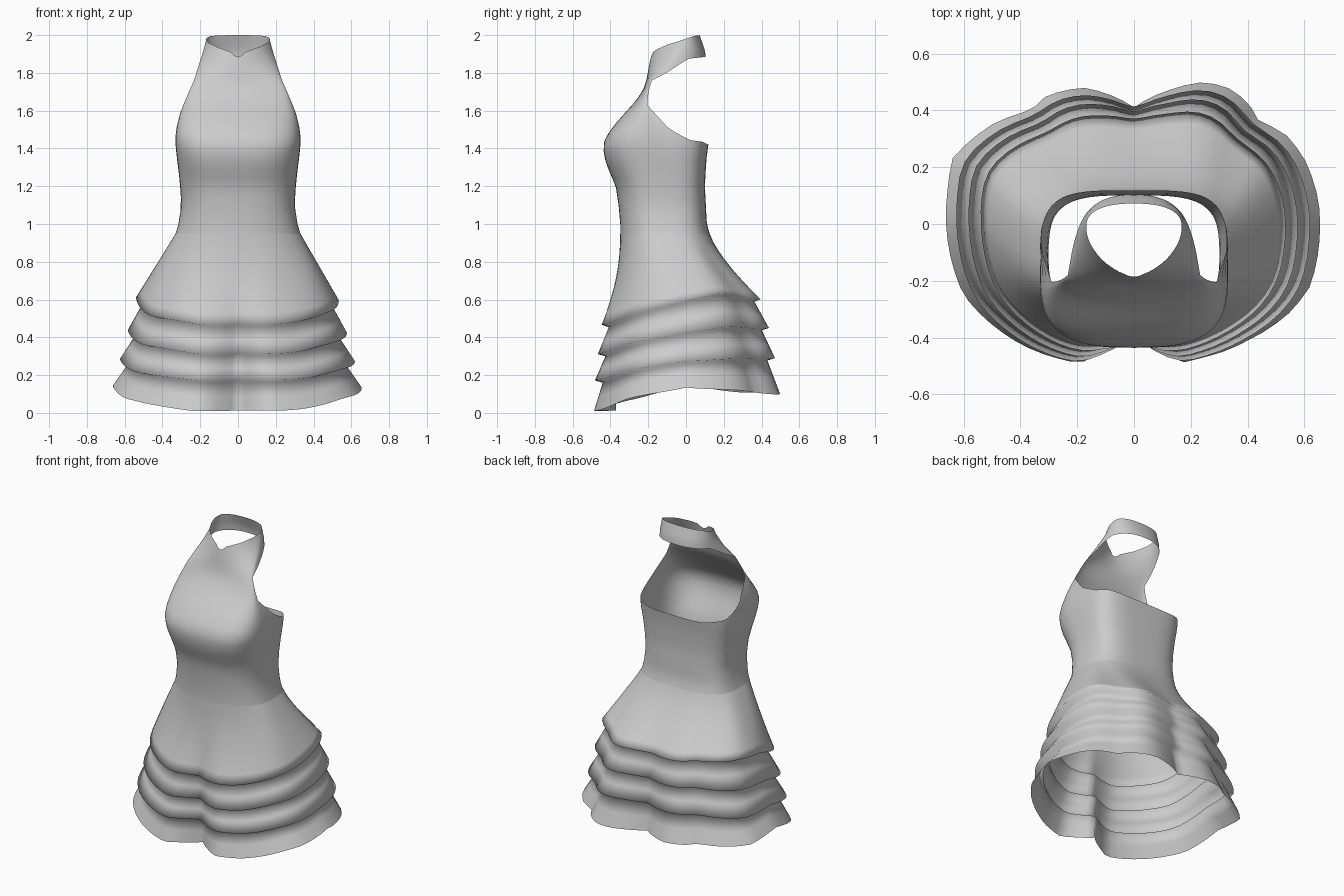
import bpy, bmesh, math

if "Cube" in bpy.data.objects:
    bpy.data.objects.remove(bpy.data.objects["Cube"])

N = 72  # columns around the body; column 0 is the front centre


def lerp_table(table, v):
    """Linear lookup in rows of (key, value, value...), clamped at both ends."""
    if v <= table[0][0]:
        return table[0][1:]
    for lo, hi in zip(table, table[1:]):
        if v <= hi[0]:
            t = (v - lo[0]) / (hi[0] - lo[0])
            return [a + (b - a) * t for a, b in zip(lo[1:], hi[1:])]
    return table[-1][1:]


# Body cross-sections: height, half width, front y, centre y, back y, squareness
SECTIONS = [
    (0.95, 0.33, -0.348, -0.12, 0.125, 2.3), (1.00, 0.315, -0.348, -0.12, 0.11, 2.4),
    (1.10, 0.30, -0.357, -0.12, 0.105, 2.5), (1.20, 0.306, -0.372, -0.12, 0.10, 2.6),
    (1.30, 0.317, -0.415, -0.13, 0.105, 2.8), (1.36, 0.325, -0.435, -0.14, 0.11, 3.0),
    (1.43, 0.332, -0.437, -0.16, 0.12, 3.1), (1.50, 0.328, -0.40, -0.18, 0.12, 3.0),
    (1.57, 0.312, -0.34, -0.20, 0.12, 2.7), (1.63, 0.29, -0.285, -0.205, 0.12, 2.5),
    (1.70, 0.26, -0.23, -0.20, 0.12, 2.4), (1.76, 0.233, -0.21, -0.18, 0.11, 2.1),
    (1.84, 0.208, -0.195, -0.09, 0.11, 1.85), (1.92, 0.182, -0.178, -0.02, 0.10, 1.7),
    (2.00, 0.163, -0.15, 0.00, 0.072, 1.8)]


def body_point(theta, z):
    a, front, mid, back, p = lerp_table(SECTIONS, z)
    s, c = math.sin(theta), math.cos(theta)
    if c < 0:  # the back is squarer than the front
        p += 0.9 if z < 1.65 else 0.5
    x = math.copysign(abs(s) ** (2 / p), s) * a
    k = abs(c) ** (2 / p)
    return x, mid + k * ((front - mid) if c > 0 else (back - mid)), z


def add_grid(bm, rows, closed):
    """Skin a list of point rows with quads."""
    rings = [[bm.verts.new(co) for co in row] for row in rows]
    n = len(rows[0])
    for lo, hi in zip(rings, rings[1:]):
        for i in range(n if closed else n - 1):
            j = (i + 1) % n
            bm.faces.new((lo[i], lo[j], hi[j], hi[i]))


def finish(bm, name, material):
    bmesh.ops.remove_doubles(bm, verts=bm.verts, dist=0.0005)
    me = bpy.data.meshes.new(name)
    bm.to_mesh(me)
    bm.free()
    me.materials.append(material)
    for poly in me.polygons:
        poly.use_smooth = True
    ob = bpy.data.objects.new(name, me)
    bpy.context.collection.objects.link(ob)
    return ob


cloth = bpy.data.materials.new("grey cloth")
cloth.diffuse_color = (0.6, 0.6, 0.6, 1)
cloth.use_nodes = True
cloth.node_tree.nodes["Principled BSDF"].inputs["Base Color"].default_value = cloth.diffuse_color

angles = [2 * math.pi * i / N for i in range(N)]
front_angles = [math.pi * (i / (N // 2) - 0.5) for i in range(N // 2 + 1)]


def loft(bm, thetas, low, high, steps, closed):
    rows = [[body_point(t, low(t) + (high(t) - low(t)) * k / steps) for t in thetas]
            for k in range(steps + 1)]
    add_grid(bm, rows, closed)


def back_share(theta, power):
    return max(0.0, -math.cos(theta)) ** power


# Armhole and back rim, collar underside, collar top with a V at the throat
ARMHOLE = [(0, 1.63), (0.1, 1.57), (0.32, 1.495), (0.62, 1.445), (0.88, 1.435), (1, 1.42)]
COLLAR_LOW = [(0, 1.76), (0.1, 1.795), (0.25, 1.845), (0.45, 1.875), (1, 1.885)]
COLLAR_TOP = [(-1, 2.0), (-0.5, 1.995), (0, 1.98), (0.6, 1.95), (0.88, 1.925),
              (0.97, 1.91), (1, 1.885)]

bm = bmesh.new()
loft(bm, angles, lambda t: 0.95, lambda t: lerp_table(ARMHOLE, back_share(t, 0.54))[0], 14, True)
loft(bm, front_angles, lambda t: 1.63, lambda t: 1.76, 3, False)
loft(bm, angles, lambda t: lerp_table(COLLAR_LOW, back_share(t, 0.85))[0],
     lambda t: lerp_table(COLLAR_TOP, math.cos(t))[0], 5, True)
finish(bm, "halter_bodice", cloth)

# Bottom hem seen from above, running from the front centre past +x to the back and round
OUTLINE = [(0, -0.37), (0.09, -0.44), (0.16, -0.49), (0.24, -0.47), (0.40, -0.41), (0.55, -0.31),
           (0.62, -0.22), (0.655, -0.02), (0.65, 0.08), (0.60, 0.23), (0.53, 0.32),
           (0.44, 0.36), (0.40, 0.43), (0.33, 0.48), (0.25, 0.50), (0.12, 0.47), (0, 0.41),
           (-0.18, 0.48), (-0.31, 0.45), (-0.36, 0.40), (-0.50, 0.35), (-0.64, 0.23),
           (-0.655, 0.13), (-0.64, -0.14), (-0.60, -0.25), (-0.48, -0.37), (-0.28, -0.47),
           (-0.19, -0.49), (-0.10, -0.44)]
POLAR = [(math.atan2(x, -y) % (2 * math.pi), math.hypot(x, y)) for x, y in OUTLINE]
POLAR.append((2 * math.pi, POLAR[0][1]))

# Tiers: side, front, back scale, front and back notch softening, smoothing, hem height along y
TIERS = [
    (0.815, 0.925, 0.80, 0.14, 0.08, 2,
     [(-0.45, 0.465), (-0.38, 0.49), (-0.2, 0.54), (0, 0.60), (0.2, 0.63), (0.4, 0.60)]),
    (0.88, 0.965, 0.885, 0.09, 0.06, 1,
     [(-0.47, 0.31), (-0.35, 0.35), (0, 0.43), (0.2, 0.45), (0.45, 0.45)]),
    (0.945, 1.0, 0.95, 0.05, 0.03, 1,
     [(-0.49, 0.17), (-0.3, 0.22), (0, 0.28), (0.2, 0.28), (0.47, 0.29)]),
    (1.0, 1.0, 1.0, 0.0, 0.0, 0,
     [(-0.48, 0.01), (-0.41, 0.035), (-0.31, 0.07), (0, 0.14), (0.2, 0.12), (0.49, 0.10)])]


def hem(tier):
    sx, sf, sb, soft_f, soft_b, passes, heights = tier
    radii = [lerp_table(POLAR, t)[0] for t in angles]
    for _ in range(passes):
        radii = [(radii[i - 1] + 2 * radii[i] + radii[(i + 1) % N]) / 4 for i in range(N)]
    ring = []
    for t, r in zip(angles, radii):
        x, y = r * math.sin(t) * sx, -r * math.cos(t)
        soft, s = (soft_f, sf) if y < 0 else (soft_b, sb)
        y *= s * (1 + soft * math.exp(-(x / 0.09) ** 2))
        level = min(y, -0.475 * sf) if y < 0 and abs(x) < 0.2 else y
        z = lerp_table(heights, level)[0] + 0.006 * math.sin(7 * t) * abs(math.sin(t))
        ring.append((x, y, z))
    return ring


def tuck(ring):
    """Ring folded inward behind a hem, where the next ruffle starts."""
    return [(x * 0.915, y * 0.915, z - 0.012) for x, y, z in ring]


# Skirt: flared top tier from the waist, then three ruffles in one folded surface
hems = [hem(t) for t in TIERS]
waist = [body_point(t, 0.95) for t in angles]
rows = []
for k in range(9):
    t = k / 8
    rows.append([(a[0] + (b[0] - a[0]) * t,
                  a[1] + (b[1] - a[1]) * t ** (1.8 if b[1] < -0.2 else 1.25 if b[1] > 0.1
                                               else 1.25 + (0.1 - b[1]) * 1.83),
                  a[2] + (b[2] - a[2]) * t)
                 for a, b in zip(waist, hems[0])])
for upper, lower in zip(hems, hems[1:]):
    fold = tuck(upper)
    middle = [tuple((p + q) / 2 for p, q in zip(a, b)) for a, b in zip(fold, lower)]
    rows += [fold, middle, lower]
bm = bmesh.new()
add_grid(bm, rows[::-1], True)
finish(bm, "ruffled_skirt", cloth)
